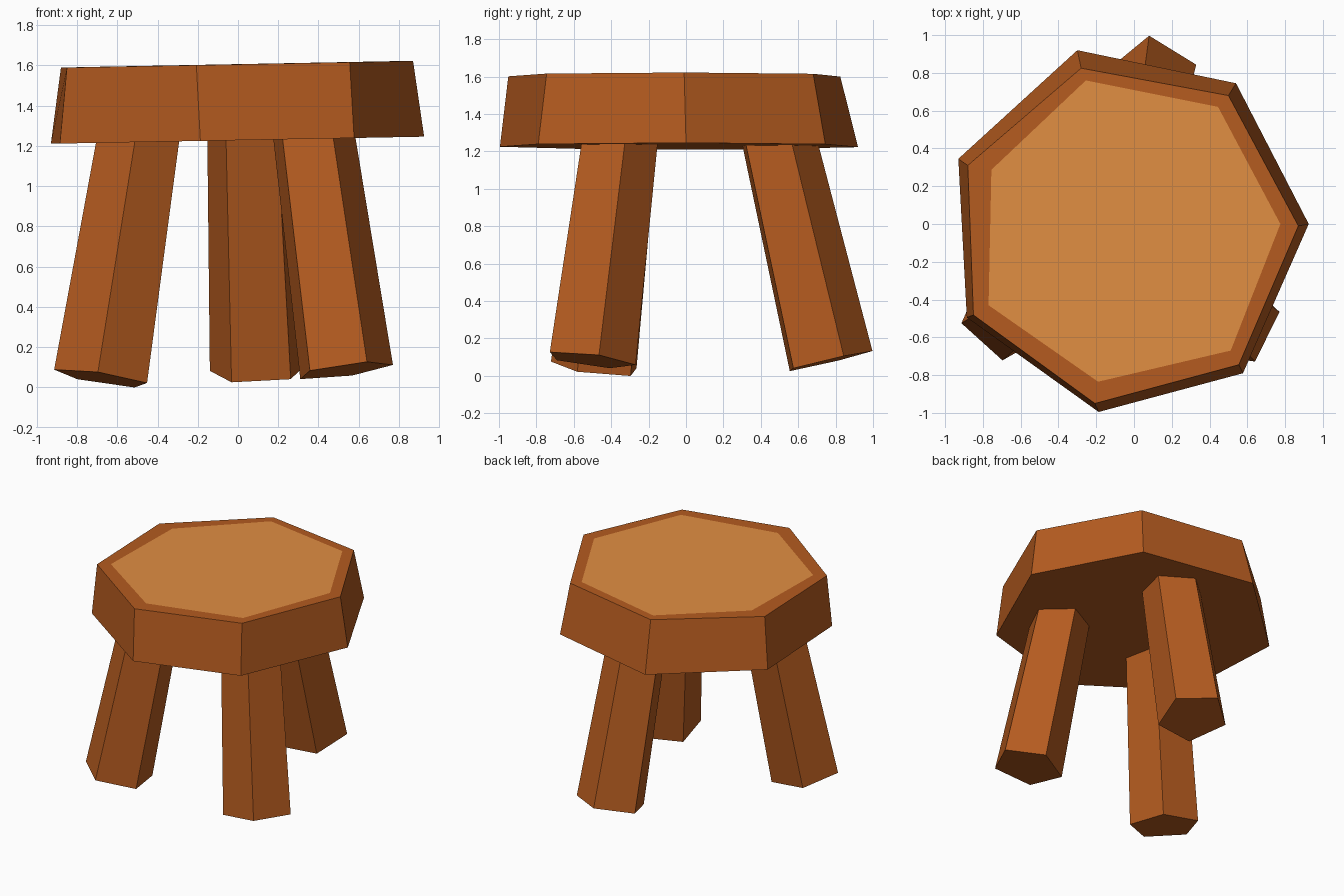
import bpy, bmesh
from math import cos, sin, radians
from mathutils import Vector

if "Cube" in bpy.data.objects:
    bpy.data.objects.remove(bpy.data.objects["Cube"])


def material(name, color):
    m = bpy.data.materials.new(name)
    m.diffuse_color = (*color, 1)
    m.use_nodes = True
    m.node_tree.nodes["Principled BSDF"].inputs["Base Color"].default_value = m.diffuse_color
    return m


wood = material("brown wood", (0.46, 0.105, 0.014))
cut_wood = material("light cut wood", (0.75, 0.27, 0.055))


def loft(name, rings, mats):
    """Flat-faced solid through rings of points; the last cap uses the last material."""
    bm = bmesh.new()
    loops = [[bm.verts.new(p) for p in ring] for ring in rings]
    n = len(loops[0])
    for a, b in zip(loops, loops[1:]):
        for i in range(n):
            j = (i + 1) % n
            bm.faces.new((a[i], a[j], b[j], b[i]))
    bm.faces.new(loops[0][::-1])
    bm.faces.new(loops[-1]).material_index = len(mats) - 1
    bmesh.ops.recalc_face_normals(bm, faces=bm.faces)
    me = bpy.data.meshes.new(name)
    bm.to_mesh(me)
    bm.free()
    for m in mats:
        me.materials.append(m)
    ob = bpy.data.objects.new(name, me)
    bpy.context.collection.objects.link(ob)
    return ob


# Seat: uneven seven-sided slab, slightly tilted, with a lighter top panel
bottom = [(0.925, 0), (0.54, 0.745), (-0.30, 0.92), (-0.93, 0.345),
          (-0.885, -0.495), (-0.187, -0.995), (0.577, -0.79)]
top = [(0.87, -0.01), (0.50, 0.68), (-0.28, 0.825), (-0.88, 0.31),
       (-0.85, -0.482), (-0.207, -0.95), (0.555, -0.745)]
panel = [(0.775, 0), (0.445, 0.62), (-0.255, 0.76), (-0.755, 0.287),
         (-0.77, -0.43), (-0.19, -0.835), (0.512, -0.67)]


def tilted(outline, z):
    return [(x, y, z + 0.019 * x) for x, y in outline]


loft("seat", [tilted(bottom, 1.228), tilted(top, 1.605), tilted(panel, 1.606)],
     [wood, cut_wood])


# Legs: splayed, tapering five-sided posts cut square to their axis
def leg(name, foot, head, angle):
    foot, head = Vector(foot), Vector(head)
    axis = (head - foot).normalized()
    rings = []
    for centre, r in ((foot, 0.247), (head + axis * 0.09, 0.213)):
        ring = []
        for i in range(5):
            a = radians(angle + 72 * i)
            d = Vector((cos(a), sin(a), 0))
            d -= axis * d.dot(axis)
            ring.append(centre + d.normalized() * r)
        rings.append(ring)
    loft(name, rings, [wood])


leg("back_leg", (0.10, 0.757, 0.077), (0.057, 0.49, 1.22), 22)
leg("front_left_leg", (-0.675, -0.478, 0.045), (-0.49, -0.345, 1.22), 48)
leg("front_right_leg", (0.529, -0.512, 0.084), (0.373, -0.368, 1.22), 10)
